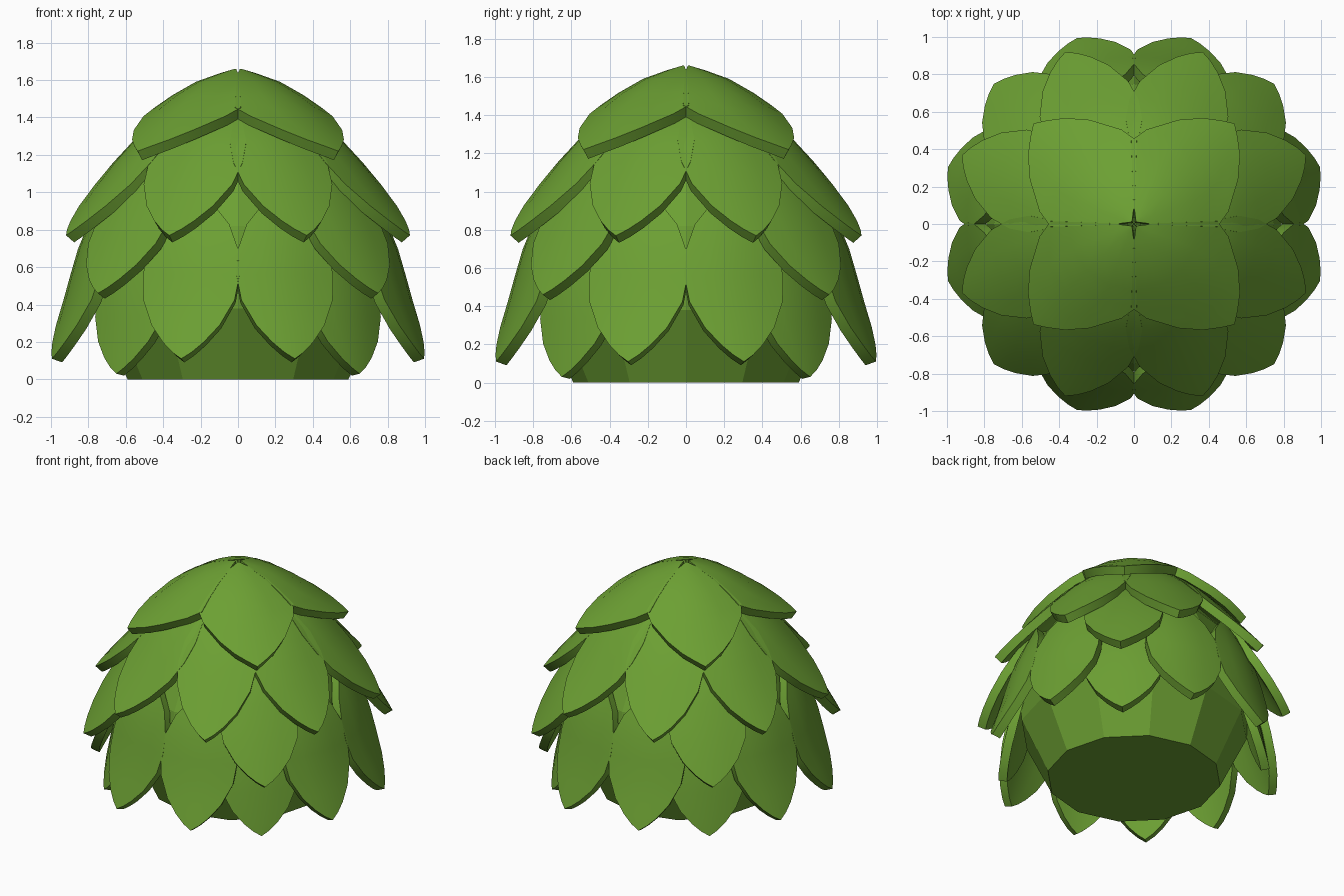
import bpy, bmesh, math

if "Cube" in bpy.data.objects:
    bpy.data.objects.remove(bpy.data.objects["Cube"])

green = bpy.data.materials.new("leaf green")
green.diffuse_color = (0.15, 0.35, 0.033, 1)
green.use_nodes = True
green.node_tree.nodes["Principled BSDF"].inputs["Base Color"].default_value = green.diffuse_color

# Half width of a standard leaf at fractions of its length, base to tip
WIDTH = [(0, .02), (.1, .11), (.2, .19), (.35, .25), (.5, .27),
         (.65, .255), (.8, .19), (.9, .115), (.96, .055), (1, 0)]
# Crown leaves fill a quarter of the dome each
CROWN_WIDTH = [(0, .005), (.05, .04), (.1, .075), (.25, .175), (.42, .275), (.55, .33),
               (.64, .31), (.78, .225), (.88, .14), (.95, .06), (1, 0)]


def finish(name, bm):
    me = bpy.data.meshes.new(name)
    bm.to_mesh(me)
    bm.free()
    me.materials.append(green)
    ob = bpy.data.objects.new(name, me)
    bpy.context.collection.objects.link(ob)
    bpy.ops.object.select_all(action='DESELECT')
    ob.select_set(True)
    bpy.context.view_layer.objects.active = ob
    return ob


def along(path, u):
    """Point at fraction u of the length of a (radius, height) path."""
    seg = [math.dist(a, b) for a, b in zip(path, path[1:])]
    d = u * sum(seg)
    for (a, b), s in zip(zip(path, path[1:]), seg):
        if d <= s + 1e-9:
            k = d / s
            return a[0] + (b[0] - a[0]) * k, a[1] + (b[1] - a[1]) * k
        d -= s
    return path[-1]


def leaf_tier(name, path, angles, widths, thick=.06):
    """Ring of thick pointed leaves that follow a dome profile."""
    bm = bmesh.new()
    cols = [-1, -.5, 0, .5, 1]
    for deg in angles:
        rows = []
        for u, w in widths:
            r, z = along(path, u)
            row = []
            for c in cols:
                a = math.radians(deg) + math.asin(max(-.73, min(.73, c * w / r)))
                row.append(bm.verts.new((r * math.cos(a), r * math.sin(a), z)))
            rows.append(row)
        for p, q in zip(rows, rows[1:]):
            for j in range(len(cols) - 1):
                bm.faces.new((p[j], q[j], q[j + 1], p[j + 1]))
        bmesh.ops.remove_doubles(bm, verts=rows[-1], dist=1e-5)
    ob = finish(name, bm)
    mod = ob.modifiers.new("thickness", 'SOLIDIFY')
    mod.thickness = thick
    mod.offset = -1
    bpy.ops.object.modifier_apply(modifier=mod.name)
    bpy.ops.object.shade_smooth_by_angle(angle=math.radians(35))


diagonals = [45, 135, 225, 315]


def pairs(half):
    return [q + s * half for q in (0, 90, 180, 270) for s in (-1, 1)]


# Leaf tiers from the crown down
leaf_tier("crown_leaves", [(.02, 1.66), (.2, 1.605), (.35, 1.52), (.48, 1.43),
                           (.63, 1.315), (.76, 1.22)], diagonals, CROWN_WIDTH)
leaf_tier("upper_leaves", [(.28, 1.48), (.45, 1.375), (.6, 1.24), (.8, 1.0), (.99, .77)],
          pairs(21.8), WIDTH)
leaf_tier("middle_leaves", [(.58, 1.18), (.7, 1.05), (.82, .88), (.93, .7), (1.06, .46)],
          diagonals, WIDTH)
leaf_tier("lower_leaves", [(.72, 1.0), (.84, .75), (.89, .58), (.94, .4), (1.04, .11)],
          pairs(17), WIDTH)
leaf_tier("bottom_leaves", [(.70, .88), (.78, .66), (.84, .45), (.88, .25), (.92, .03)],
          diagonals, WIDTH)

# Twelve-sided core with a flat base
bm = bmesh.new()
prev = None
for r, z in [(.59, 0), (.77, .38), (.79, .6), (.75, .82), (.62, 1.06), (.36, 1.36), (.08, 1.57)]:
    ring = [bm.verts.new((r * math.cos(i * math.pi / 6), r * math.sin(i * math.pi / 6), z))
            for i in range(12)]
    if prev:
        for i in range(12):
            k = (i + 1) % 12
            bm.faces.new((prev[i], prev[k], ring[k], ring[i]))
    else:
        bm.faces.new(ring[::-1])
    prev = ring
bm.faces.new(prev)
finish("core", bm)
